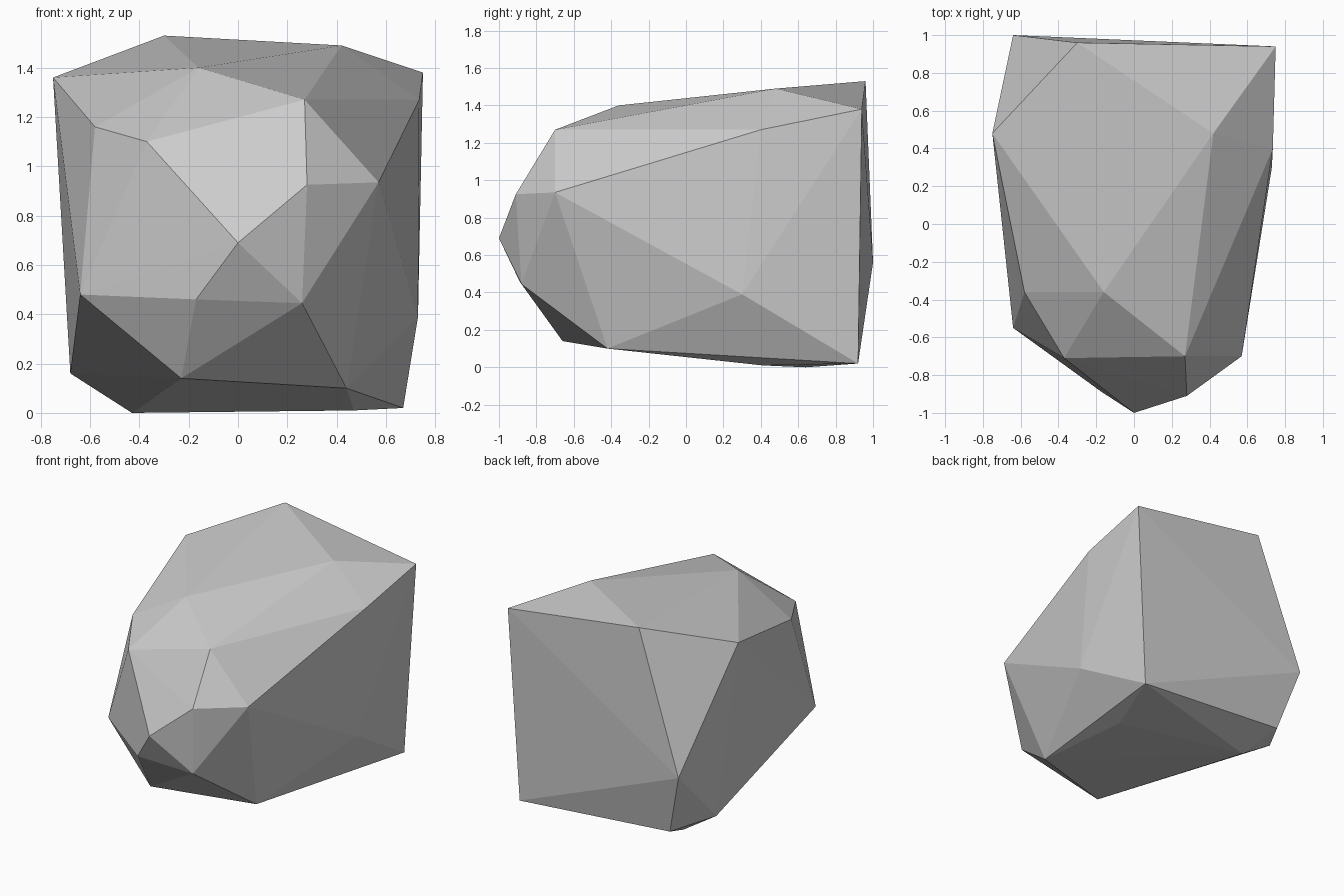
import bpy
import bmesh

default_cube = bpy.data.objects.get("Cube")
if default_cube:
    bpy.data.objects.remove(default_cube, do_unlink=True)


def make_material(name, color):
    material = bpy.data.materials.new(name)
    material.use_nodes = True
    material.diffuse_color = color
    shader = material.node_tree.nodes["Principled BSDF"]
    shader.inputs["Base Color"].default_value = color
    shader.inputs["Roughness"].default_value = 0.9
    return material


def make_boulder(name, rings, material):
    """Wrap a faceted convex skin around the corner points of each zone."""
    bm = bmesh.new()
    for ring in rings:
        for corner in ring:
            bm.verts.new(corner)
    hull = bmesh.ops.convex_hull(bm, input=bm.verts[:], use_existing_faces=False)
    loose = [v for v in hull["geom_interior"] if isinstance(v, bmesh.types.BMVert)]
    bmesh.ops.delete(bm, geom=loose, context="VERTS")
    bmesh.ops.recalc_face_normals(bm, faces=bm.faces[:])
    for face in bm.faces:
        face.smooth = False
    mesh = bpy.data.meshes.new(name)
    bm.to_mesh(mesh)
    bm.free()
    mesh.materials.append(material)
    boulder = bpy.data.objects.new(name, mesh)
    bpy.context.collection.objects.link(boulder)
    return boulder


# Sloping crown of the rock
crown = [(-.3, .96, 1.53), (.42, .48, 1.49), (.75, .94, 1.38), (.735, .4, 1.27),
         (-.75, .48, 1.36), (-.16, -.36, 1.4), (.27, -.7, 1.27)]
# Blunt nose and sides
middle = [(-.58, -.36, 1.16), (-.37, -.71, 1.1), (0, -1, .69), (.28, -.91, .925),
          (.57, -.7, .935), (-.64, -.55, .48), (-.17, -.89, .46),
          (.26, -.88, .445), (.73, .3, .39), (-.64, 1, .56)]
# Undercut base
base = [(-.68, .63, .16), (-.23, -.66, .14), (.44, -.42, .1), (.47, .41, .01),
        (.67, .92, .02), (-.43, .64, 0), (-.51, .91, .11)]

stone_grey = make_material("stone_grey", (.6, .6, .6, 1))
make_boulder("rock", [crown, middle, base], stone_grey)
